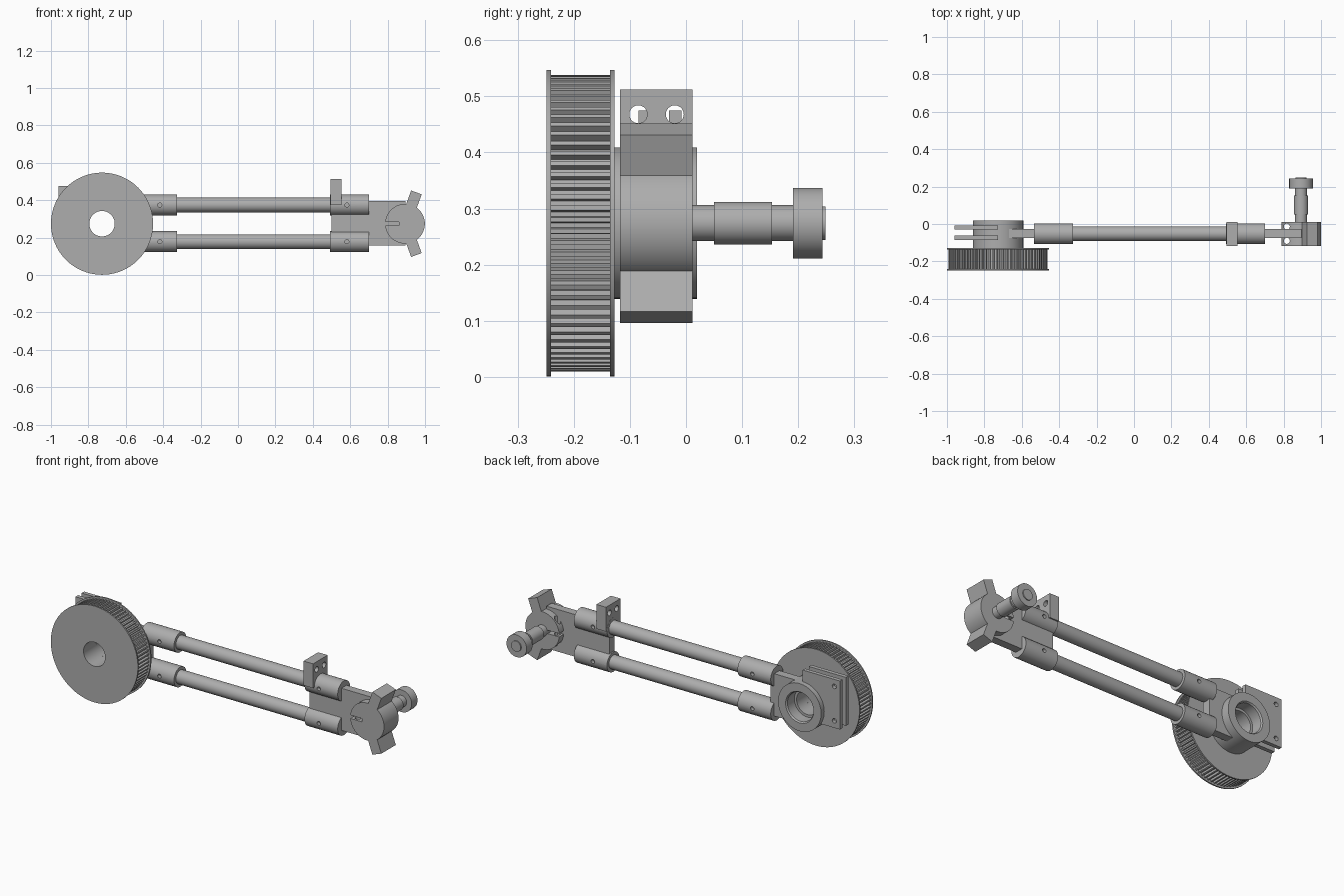
import bpy, bmesh
from math import sin, cos, pi, radians
from mathutils import Matrix, Vector

if "Cube" in bpy.data.objects:
    bpy.data.objects.remove(bpy.data.objects["Cube"])

GREY = (0.42, 0.42, 0.42, 1)
metal = bpy.data.materials.new("grey metal")
metal.use_nodes = True
metal.diffuse_color = GREY
metal.node_tree.nodes["Principled BSDF"].inputs["Base Color"].default_value = GREY

HUB_X, HEAD_X, MID_Z, ARM_Y = -0.727, 0.893, 0.274, -0.052
ROD_Z = (0.178, 0.374)
AXES = {"X": Matrix.Rotation(pi / 2, 4, "Y"), "Y": Matrix.Rotation(-pi / 2, 4, "X"), "Z": Matrix()}


def finish(name, bm):
    bmesh.ops.recalc_face_normals(bm, faces=bm.faces)
    mesh = bpy.data.meshes.new(name)
    bm.to_mesh(mesh)
    bm.free()
    mesh.materials.append(metal)
    ob = bpy.data.objects.new(name, mesh)
    bpy.context.collection.objects.link(ob)
    return ob


def smooth(ob):
    bpy.ops.object.select_all(action="DESELECT")
    ob.select_set(True)
    bpy.context.view_layer.objects.active = ob
    bpy.ops.object.shade_smooth_by_angle(angle=radians(30))


def box(name, lo, hi):
    bm = bmesh.new()
    bmesh.ops.create_cube(bm, size=1)
    lo, hi = Vector(lo), Vector(hi)
    for v in bm.verts:
        v.co = (lo + hi) / 2 + v.co * (hi - lo)
    return finish(name, bm)


def rod(name, centre, radius, length, axis, sides=48):
    bm = bmesh.new()
    bmesh.ops.create_cone(bm, cap_ends=True, segments=sides, radius1=radius, radius2=radius,
                          depth=length, matrix=Matrix.Translation(centre) @ AXES[axis])
    return finish(name, bm)


def lathe(name, x, profile, closed, sides=72):
    """Turn (radius, y) points about an axis along y."""
    bm = bmesh.new()
    pts = [bm.verts.new((x + r, y, MID_Z)) for r, y in profile]
    for a, b in zip(pts, pts[1:] + pts[:1] if closed else pts[1:]):
        bm.edges.new((a, b))
    bmesh.ops.spin(bm, geom=bm.verts[:] + bm.edges[:], cent=(x, 0, MID_Z), axis=(0, 1, 0),
                   angle=2 * pi, steps=sides)
    bmesh.ops.remove_doubles(bm, verts=bm.verts, dist=1e-5)
    ob = finish(name, bm)
    smooth(ob)
    return ob


def drill(ob, cutters):
    for c in cutters:
        c.hide_render = True
        mod = ob.modifiers.new("cut", "BOOLEAN")
        mod.object, mod.solver = c, "EXACT"
        bpy.context.view_layer.objects.active = ob
        bpy.ops.object.modifier_apply(modifier=mod.name)
        bpy.data.objects.remove(c)


def washer(name, radius, bore, y0, y1):
    return lathe(name, HUB_X, [(bore, y0), (radius, y0), (radius, y1), (bore, y1)], True, 96)


# Toothed pulley between two flanges
def toothed_ring(name, teeth, tip, root, bore, y0, y1):
    bm = bmesh.new()
    loops = []
    for k in range(teeth * 4):
        a = 2 * pi * (k // 4 + (0, 0.1, 0.5, 0.6)[k % 4]) / teeth
        r = root if k % 4 in (0, 3) else tip
        loops.append([bm.verts.new((HUB_X + q * cos(a), y, MID_Z + q * sin(a)))
                      for q, y in ((bore, y0), (r, y0), (r, y1), (bore, y1))])
    for p, q in zip(loops, loops[1:] + loops[:1]):
        for i in range(4):
            j = (i + 1) % 4
            bm.faces.new((p[i], p[j], q[j], q[i]))
    return finish(name, bm)


toothed_ring("pulley_teeth", 80, 0.264, 0.25, 0.068, -0.241, -0.134)
washer("pulley_front_flange", 0.273, 0.068, -0.249, -0.241)
washer("pulley_back_flange", 0.273, 0.068, -0.135, -0.127)

# Hub with a stepped bore
lathe("hub", HUB_X, [(0.068, -0.127), (0.135, -0.127), (0.135, 0.02), (0.088, 0.02),
                     (0.082, 0.012), (0.082, -0.05), (0.068, -0.05)], True)

# Twin drilled plates beside the hub
for name, y0, y1 in (("front_hub_plate", -0.085, -0.062), ("back_hub_plate", -0.03, -0.008)):
    plate = box(name, (-0.96, y0, 0.2), (HUB_X, y1, 0.475))
    drill(plate, [rod("cutter", (-0.925, y0, z), 0.013, 0.2, "Y", 24) for z in (0.24, 0.435)]
          + [rod("cutter", (HUB_X, y0, MID_Z), 0.12, 0.4, "Y")])

# Web joining the hub to the sockets
web = box("hub_web", (HUB_X, -0.075, 0.155), (-0.51, -0.028, 0.395))
drill(web, [rod("cutter", (HUB_X, -0.05, MID_Z), 0.12, 0.4, "Y")])

# Parallel rods with cross-drilled sockets
for level, z in zip(("lower", "upper"), ROD_Z):
    smooth(rod(level + "_rod", (0.085, ARM_Y, z), 0.039, 0.9, "X"))
    for side, x, hole in (("hub", -0.43, -0.418), ("head", 0.597, 0.582)):
        socket = rod(f"{level}_{side}_socket", (x, ARM_Y, z), 0.056, 0.208, "X")
        drill(socket, [rod("cutter", (hole, ARM_Y - s * 0.05, z), 0.011, 0.03, "Y", 24)
                       for s in (-1, 1)])
        smooth(socket)

# Drilled tab above the upper head socket
tab = box("stop_tab", (0.494, -0.118, 0.374), (0.554, 0.012, 0.512))
drill(tab, [rod("cutter", (0.52, y, 0.468), 0.016, 0.2, "X", 32) for y in (-0.085, -0.02)]
      + [rod("cutter", (0.52, ARM_Y, ROD_Z[1]), 0.05, 0.2, "X")])

# Head plate and split clamp
box("head_plate", (0.5, -0.074, 0.157), (0.895, -0.028, 0.396))
clamp = rod("head_clamp", (HEAD_X, -0.053, MID_Z), 0.106, 0.13, "Y", 64)
drill(clamp, [box("cutter", (0.77, -0.2, 0.265), (0.86, 0.1, 0.284))]
      + [rod("cutter", (0.817, y, MID_Z), 0.016, 0.5, "Z", 32) for y in (-0.09, -0.014)])
smooth(clamp)

# Angled fingers on the clamp
for name, sign in (("upper_finger", 1), ("lower_finger", -1)):
    finger = box(name, (0.09, -0.118, -0.03), (0.178, 0.012, 0.03))
    finger.data.transform(Matrix.Translation((HEAD_X, 0, MID_Z)) @ Matrix.Rotation(-sign * radians(70), 4, "Y"))

# Stepped spindle with an end knob
lathe("spindle", HEAD_X, [(0, 0), (0.032, 0), (0.032, 0.05), (0.038, 0.05), (0.038, 0.153),
                          (0.032, 0.153), (0.032, 0.191), (0.063, 0.191), (0.063, 0.243),
                          (0.03, 0.243), (0.03, 0.249), (0, 0.249)], False, 48)
